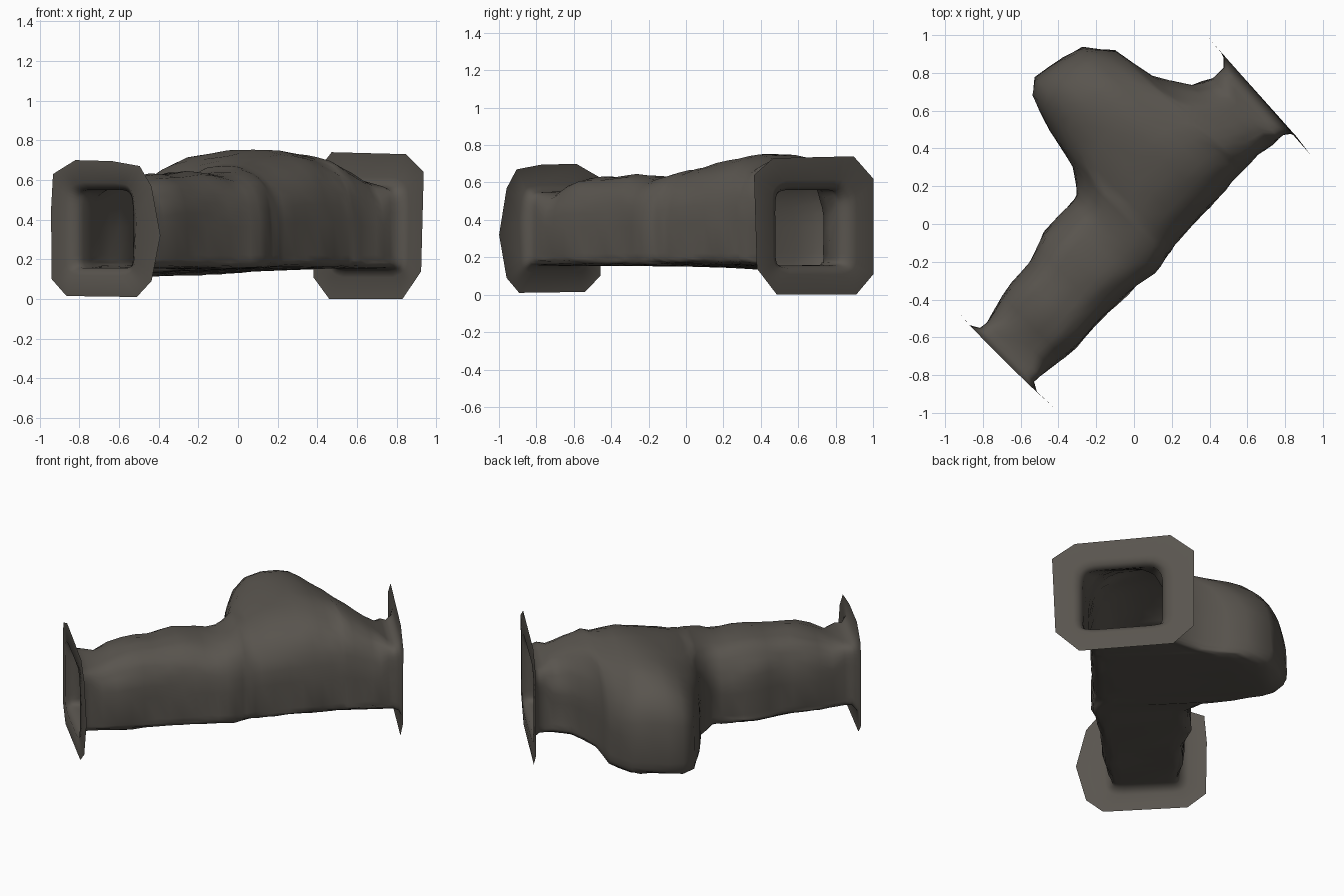
import bpy, bmesh, math, random
from mathutils import Vector

if "Cube" in bpy.data.objects:
    bpy.data.objects.remove(bpy.data.objects["Cube"])

random.seed(4)
N = 40                      # points round each tunnel ring
R2 = math.sqrt(2)

rock = bpy.data.materials.new("dark rock")
rock.diffuse_color = (0.10, 0.09, 0.077, 1)
rock.use_nodes = True
rock.node_tree.nodes["Principled BSDF"].inputs["Base Color"].default_value = rock.diffuse_color


def world(s, n, z):
    """s runs along the diagonal tunnel, n across it to the back left."""
    return Vector(((s - n) / R2, (s + n) / R2, z))


def lerp(table, s):
    if s <= table[0][0]:
        return table[0][1]
    for (a, va), (b, vb) in zip(table, table[1:]):
        if s <= b:
            return va + (vb - va) * (s - a) / (b - a)
    return table[-1][1]


# Tunnel profiles along s: left wall with the side cave, right wall, roof
LEFT = [(-1.0, .205), (-.96, .185), (-.9, .18), (-.764, .226), (-.53, .247),
        (-.368, .311), (-.226, .311), (-.106, .318), (-.014, .438), (.035, .67),
        (.1, .863), (.177, .926), (.354, .89), (.47, .852), (.58, .72),
        (.62, .48), (.73, .30), (.83, .25), (.905, .25), (.95, .28)]
RIGHT = [(-1.0, -.215), (-.863, -.222), (-.7, -.247), (-.587, -.233), (-.375, -.233),
         (-.177, -.247), (-.092, -.262), (.05, -.233), (.269, -.226),
         (.495, -.212), (.714, -.205), (.905, -.226), (.95, -.235)]
ROOF = [(-1.0, .55), (-.85, .55), (-.75, .60), (-.64, .63), (-.5, .625), (-.35, .645),
        (-.15, .62), (0, .665), (.2, .73), (.4, .76), (.6, .725), (.75, .64), (.9, .56),
        (.95, .565)]
STATIONS = [-.99, -.965, -.92, -.85, -.764, -.68, -.6, -.53, -.45, -.368, -.29, -.226,
            -.16, -.106, -.06, -.014, .01, .035, .065, .1, .177, .27, .354, .42, .47,
            .53, .58, .6, .62, .67, .73, .78, .83, .875, .905, .935]


def tunnel_ring(s):
    a, b = lerp(LEFT, s), lerp(RIGHT, s)
    top, low = lerp(ROOF, s), .155
    c, hw, mid = (a + b) / 2, (a - b) / 2, .32
    end = abs(s) > .86
    ring = []
    for i in range(N):
        t = 2 * math.pi * (i + .5) / N
        ct, st = math.cos(t), math.sin(t)
        # sharp flat floor, squarer mouths, arched roof
        p = 10 if st < 0 else (7 if end else 2.9)
        if st < 0 and ct > 0 and hw > .4:
            p = 7                              # softer side cave floor edge
        x = math.copysign(abs(ct) ** (2 / p), ct)
        z = math.copysign(abs(st) ** (2 / p), st)
        n = c + hw * x
        h = mid + z * ((top - mid) if z > 0 else (mid - low))
        if z < 0:
            h -= .09 * min(.5, max(0, n - .3)) * -z      # side cave floor dips
        else:                                  # side cave roof is domed
            d = min(.4, abs(s - .3))
            h -= z * max(0, n - .2) * (.01 + 2.9 * d * d)
        tilt = .068 * n * max(0, (s - .6) / .35)
        k = 0 if end else .007                 # uneven rock
        ring.append((s + tilt, n + random.uniform(-k, k) * abs(x),
                     h + random.uniform(-k, k) * (1 if z > 0 else .6)))
    return ring


def flange_ring(ring, outline, plane):
    """Project an end ring outwards on to a chamfered flange outline."""
    cn = sum(p[1] for p in ring) / N
    cz = sum(p[2] for p in ring) / N
    angles = [math.atan2(z - cz, n - cn) for _, n, z in ring]
    out = []
    for ang in angles:
        d = (math.cos(ang), math.sin(ang))
        best = None
        for (n0, z0), (n1, z1) in zip(outline, outline[1:] + outline[:1]):
            ex, ez = n1 - n0, z1 - z0
            det = d[0] * ez - d[1] * ex
            if abs(det) < 1e-9:
                continue
            qx, qz = n0 - cn, z0 - cz
            r = (qx * ez - qz * ex) / det
            u = (qx * d[1] - qz * d[0]) / det
            if r > 0 and -1e-6 <= u <= 1 + 1e-6:
                best = (cn + d[0] * r, cz + d[1] * r)
        out.append(best)
    for n0, z0 in outline:                     # keep crisp corners
        ca = math.atan2(z0 - cz, n0 - cn)
        j = min(range(N), key=lambda i: abs(math.remainder(angles[i] - ca, 2 * math.pi)))
        out[j] = (n0, z0)
    return [(plane(n), n, z) for n, z in out]


def blend(a, b, f, plane, back):
    """Trumpet ring between the tunnel mouth and the flange edge."""
    return [(plane(p[1]) + back, p[1] + (q[1] - p[1]) * f, p[2] + (q[2] - p[2]) * f)
            for p, q in zip(a, b)]


OUT_FRONT = [(.345, .45), (.33, .63), (.165, .70), (-.10, .695), (-.29, .67), (-.40, .53),
             (-.43, .32), (-.37, .09), (-.27, .01), (.23, .015), (.34, .10)]
OUT_BACK = [(.44, .62), (.30, .74), (-.27, .73), (-.405, .64),
            (-.385, .14), (-.243, 0), (.318, 0), (.44, .11)]


def front_plane(n):
    return -.985 - .012 * (1 - (n / .4) ** 2)


def back_plane(n):
    return .947 + .068 * n


rings = [tunnel_ring(s) for s in STATIONS]
front = flange_ring(rings[0], OUT_FRONT, front_plane)
back = flange_ring(rings[-1], OUT_BACK, back_plane)
rings = ([front, blend(rings[0], front, .25, front_plane, 0)] + rings[1:-1]
         + [blend(rings[-1], back, .10, back_plane, -.008),
            blend(rings[-1], back, .30, back_plane, .004), back])

# Skin the rings into one open shell
bm = bmesh.new()
grid = [[bm.verts.new(world(*p)) for p in ring] for ring in rings]
for r0, r1 in zip(grid, grid[1:]):
    for i in range(N):
        j = (i + 1) % N
        bm.faces.new((r0[i], r1[i], r1[j], r0[j]))
# Soften the lumps on the roof, leaving floor corners, mouths and flanges alone
inner = [v for row in grid[4:-5] for v in row if v.co.z > .25]
bmesh.ops.smooth_vert(bm, verts=inner, factor=.25, use_axis_x=True,
                      use_axis_y=True, use_axis_z=True)
bmesh.ops.recalc_face_normals(bm, faces=bm.faces)
for f in bm.faces:
    f.smooth = True
mesh = bpy.data.meshes.new("cave_tunnel")
bm.to_mesh(mesh)
bm.free()
mesh.materials.append(rock)
tunnel = bpy.data.objects.new("cave_tunnel", mesh)
bpy.context.collection.objects.link(tunnel)
